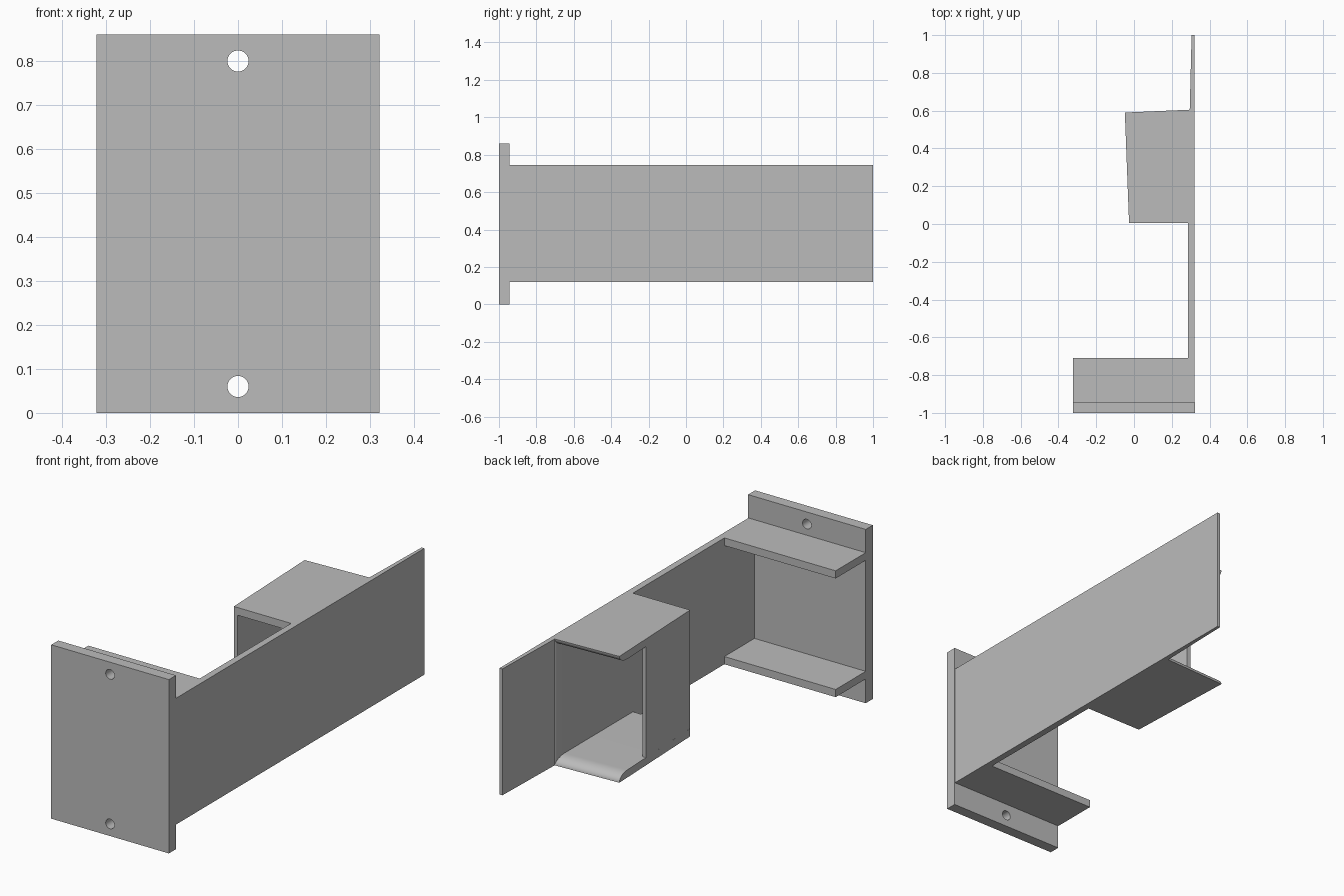
import bpy, bmesh, math
from mathutils import Vector

cube = bpy.data.objects.get("Cube")
if cube:
    bpy.data.objects.remove(cube, do_unlink=True)

grey = bpy.data.materials.new("plain grey")
grey.use_nodes = True
grey.diffuse_color = (0.5, 0.5, 0.5, 1)
grey.node_tree.nodes["Principled BSDF"].inputs["Base Color"].default_value = (0.5, 0.5, 0.5, 1)

LOW, HIGH, SHEET = 0.12, 0.745, 0.038   # arm bottom, arm top, panel thickness
WALL_IN, WALL_OUT, FLANGE = 0.287, 0.32, -0.945


def loft(name, start, end, smooth=False):
    """Solid between two matching outlines."""
    bm = bmesh.new()
    a = [bm.verts.new(p) for p in start]
    b = [bm.verts.new(p) for p in end]
    bm.faces.new(a)
    bm.faces.new(b[::-1])
    for i in range(len(a)):
        j = (i + 1) % len(a)
        bm.faces.new((a[j], a[i], b[i], b[j]))
    bmesh.ops.recalc_face_normals(bm, faces=bm.faces)
    mesh = bpy.data.meshes.new(name)
    bm.to_mesh(mesh)
    bm.free()
    mesh.materials.append(grey)
    obj = bpy.data.objects.new(name, mesh)
    bpy.context.collection.objects.link(obj)
    bpy.ops.object.select_all(action='DESELECT')
    obj.select_set(True)
    bpy.context.view_layer.objects.active = obj
    if smooth:
        bpy.ops.object.shade_smooth_by_angle(angle=math.radians(30))
    return obj


def upright(name, outline, z0, z1, smooth=False):
    """Plan outline raised from z0 to z1."""
    return loft(name, [(x, y, z0) for x, y in outline],
                [(x, y, z1) for x, y in outline], smooth)


def block(name, x0, x1, y0, y1, z0, z1):
    return upright(name, [(x0, y0), (x1, y0), (x1, y1), (x0, y1)], z0, z1)


def quarter(steps=10):
    """Unit quarter arc from (0, 1) to (1, 0)."""
    return [(math.sin(t), math.cos(t))
            for t in (math.pi / 2 * i / steps for i in range(steps + 1))]


# Mounting plate with two screw holes
plate = block("mounting_plate", -0.322, 0.322, -1, FLANGE, 0, 0.86)
for z in (0.06, 0.80):
    bpy.ops.mesh.primitive_cylinder_add(vertices=32, radius=0.024, depth=0.3,
                                        location=(0, -0.97, z),
                                        rotation=(math.pi / 2, 0, 0))
    cutter = bpy.context.object
    cutter.hide_render = True
    mod = plate.modifiers.new("screw_hole", 'BOOLEAN')
    mod.operation, mod.solver, mod.object = 'DIFFERENCE', 'EXACT', cutter
    bpy.context.view_layer.objects.active = plate
    bpy.ops.object.modifier_apply(modifier=mod.name)
    bpy.data.objects.remove(cutter, do_unlink=True)
bpy.ops.object.select_all(action='DESELECT')
plate.select_set(True)
bpy.ops.object.shade_smooth_by_angle(angle=math.radians(30))

# Long side wall, stepping in at the box mouth and thinning to the tip
step = [(0.295 - 0.008 * v, 0.545 + 0.06 * u) for u, v in quarter()]
upright("side_wall", [(WALL_OUT, FLANGE), (WALL_OUT, 1), (0.305, 1)]
        + step[::-1] + [(WALL_IN, FLANGE)], LOW, HIGH, smooth=True)

# Shelves behind the plate and panels of the box, as mirrored pairs
middle = (LOW + HIGH) / 2


def box_panel(name, sign):
    """Panel with a rounded inner lip at its mouth and a skewed free edge."""
    outer = middle + sign * (HIGH - LOW) / 2

    def section(y_end, edge):
        pts = [(0.005, 0), (0.005, SHEET)]
        pts += [(y_end - 0.065 + 0.065 * u, SHEET * v) for u, v in quarter()]
        return [Vector((edge(y), y, outer - sign * d)) for y, d in pts]
    loft(name, section(0.59, lambda y: -0.026 - 0.038 * y),
         section(0.605, lambda y: 0.295 if y > 0.58 else WALL_IN), smooth=True)


for label, sign in (("upper", 1), ("lower", -1)):
    outer = middle + sign * (HIGH - LOW) / 2
    z0, z1 = sorted((outer, outer - sign * SHEET))
    block(label + "_shelf", -0.322, WALL_IN, FLANGE, -0.71, z0, z1)
    box_panel(label + "_box_panel", sign)

# Short outer wall of the box, leaving a side opening near the mouth
upright("box_outer_wall", [(-0.026, 0.005), (-0.006, 0.005), (-0.02, 0.37), (-0.04, 0.37)],
        LOW + SHEET, HIGH - SHEET)
